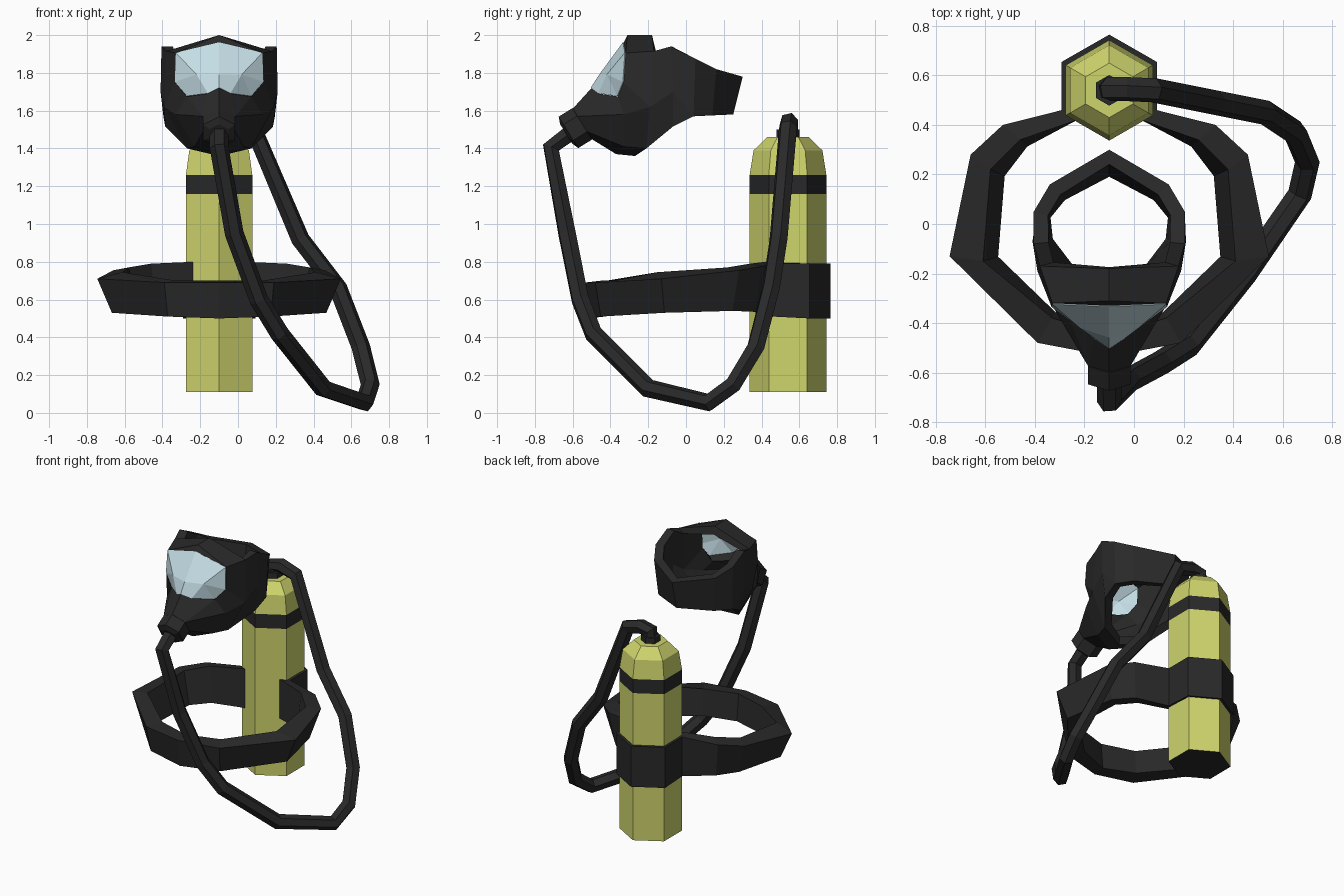
import bpy, bmesh, math
from mathutils import Vector, Matrix

if "Cube" in bpy.data.objects:
    bpy.data.objects.remove(bpy.data.objects["Cube"])

CX = -0.10  # symmetry line of tank, belt and mask


def mat(name, rgb):
    m = bpy.data.materials.new(name)
    m.diffuse_color = (*rgb, 1)
    m.use_nodes = True
    m.node_tree.nodes["Principled BSDF"].inputs["Base Color"].default_value = m.diffuse_color
    return m


BLACK = mat("black rubber", (0.022, 0.022, 0.022))
YELLOW = mat("tank yellow", (0.62, 0.66, 0.15))
GLASS = mat("pale blue glass", (0.56, 0.73, 0.79))


def make(name, verts, faces, mats, recalc=True):
    me = bpy.data.meshes.new(name)
    me.from_pydata([tuple(v) for v in verts], [], faces)
    for m in mats:
        me.materials.append(m)
    if recalc:
        bm = bmesh.new()
        bm.from_mesh(me)
        bmesh.ops.recalc_face_normals(bm, faces=bm.faces)
        bm.to_mesh(me)
        bm.free()
    ob = bpy.data.objects.new(name, me)
    bpy.context.collection.objects.link(ob)
    return ob


def loft(rings, closed=False):
    """Bridge equal rings of points; cap the ends unless closed."""
    n, k = len(rings[0]), len(rings)
    verts = [p for r in rings for p in r]
    faces = []
    for i in range(k if closed else k - 1):
        j = (i + 1) % k
        for a in range(n):
            b = (a + 1) % n
            faces.append((i*n + a, i*n + b, j*n + b, j*n + a))
    if not closed:
        faces += [tuple(range(n)), tuple(range((k-1)*n, k*n))]
    return verts, faces


# Tank: six-sided, black band near the shoulder and black base
rings = []
for z, r in [(0.11, .203), (1.16, .203), (1.26, .203), (1.39, .182), (1.46, .11)]:
    rings.append([(CX + r*math.sin(a*math.pi/3), .54 + r*math.cos(a*math.pi/3), z)
                  for a in range(6)])
tank = make("tank", *loft(rings), [YELLOW, BLACK])
for p in tank.data.polygons:
    if 1.16 < p.center.z < 1.26 or p.center.z < 0.12:
        p.material_index = 1

# Valve collar on top of the tank
collar = [[(CX + .062*math.sin(a*math.pi/3), .54 + .062*math.cos(a*math.pi/3), z)
           for a in range(6)] for z in (1.45, 1.50)]
make("tank_collar", *loft(collar), [BLACK])

# Belt: loop round the back of the tank and the waist
# outer x, y, inner x, y, taper towards the bottom, top z outer, top z inner, bottom z
half = [
    (0, .765, 0, .70, 0, .79, .79, .50),
    (.192, .655, .15, .62, 0, .79, .79, .50),
    (.192, .46, .13, .42, 0, .79, .80, .51),
    (.43, .40, .36, .34, .08, .775, .79, .535),
    (.56, .28, .48, .22, .12, .755, .77, .54),
    (.645, -.13, .51, -.15, .12, .71, .745, .53),
    (.29, -.48, .23, -.38, .06, .69, .70, .51),
    (0, -.535, 0, -.45, .04, .69, .70, .50),
]


def section(s, sx):
    xo, yo, xi, yi, t, zo, zi, zb = s
    k = 1 - t
    return [(CX + sx*xo, yo, zo), (CX + sx*xi, yi, zi),
            (CX + sx*xi*k, yi*k, zb + .01), (CX + sx*xo*k, yo*k, zb)]


rings = [section(s, 1) for s in half] + [section(s, -1) for s in half[-2:0:-1]]
make("belt", *loft(rings, True), [BLACK])

# Mask: half shell as named points, mirrored and thickened
P = dict(
    aT=(0, .30, 1.78), aB=(0, .25, 1.58),                       # back of head strap
    bT=(.24, .16, 1.82), bB=(.22, .14, 1.575),
    cT=(.305, .05, 1.875), cB=(.295, .04, 1.57),
    dT=(.305, -.08, 1.94), dM=(.31, -.07, 1.70), dB=(.285, -.07, 1.515),
    eT=(.28, -.17, 1.915), eM=(.29, -.19, 1.62), eB=(.17, -.21, 1.40),
    chin_b=(0, -.27, 1.36), chin_s=(.13, -.33, 1.41), chin_f=(0, -.37, 1.37),
    cheek=(.23, -.33, 1.58),
    brow_b=(0, -.18, 2.0), brow_f=(0, -.31, 2.0),
    g0=(0, -.33, 1.96), g1=(.23, -.32, 1.905), g2=(.235, -.33, 1.75),
    g3=(.17, -.36, 1.675), g4=(.06, -.46, 1.69), g5=(0, -.50, 1.72),
    gc=(0, -.455, 1.79), gm=(.12, -.415, 1.79),
    s0=(0, -.60, 1.61), s1=(.085, -.575, 1.57), s2=(.085, -.525, 1.49), s3=(0, -.50, 1.45),
)
SHELL = ["aT aB bB bT", "bT bB cB cT", "cT cB dM dT", "cB dB dM", "dT dM eM eT",
         "dM dB eB eM", "eT eM g2 g1", "eM cheek g3 g2", "eM eB chin_s cheek",
         "eB chin_b chin_f chin_s", "cheek chin_s s2 s1", "chin_s chin_f s3 s2",
         "g3 cheek s1", "g3 s1 g4", "g4 s1 s0 g5", "eT g1 brow_f brow_b", "brow_f g1 g0"]
PANE = ["g0 g1 gm gc", "g1 g2 gm", "g2 g3 gm", "g3 g4 gm", "g4 g5 gc gm"]


def half_mesh(name, polys, material, thick, shift=0):
    names = sorted({n for f in polys for n in f.split()})
    verts = [Vector(P[n]) + Vector((0, -shift, shift*.5)) for n in names]
    faces = [[names.index(n) for n in f.split()] for f in polys]
    faces += [[i + len(names) for i in reversed(f)] for f in faces]
    verts = [(v.x + CX, v.y, v.z) for v in verts] + [(CX - v.x, v.y, v.z) for v in verts]
    ob = make(name, verts, faces, [material], False)
    bm = bmesh.new()
    bm.from_mesh(ob.data)
    bmesh.ops.remove_doubles(bm, verts=bm.verts, dist=1e-4)
    bmesh.ops.recalc_face_normals(bm, faces=bm.faces)
    # make sure the shell faces outwards
    far = max(bm.faces, key=lambda f: f.calc_center_median().x)
    if far.normal.x < 0:
        bmesh.ops.reverse_faces(bm, faces=bm.faces)
    bm.to_mesh(ob.data)
    bm.free()
    mod = ob.modifiers.new("thickness", 'SOLIDIFY')
    mod.thickness = thick
    mod.offset = -1
    return ob


half_mesh("mask_shell", SHELL, BLACK, 0.06)
half_mesh("mask_glass", PANE, GLASS, 0.009, 0.004)

# Breathing valve: six-sided plug along the snout axis
axis = Vector((0, -.85, -.53)).normalized()
up = Vector((0, -.53, .85)).normalized()
side = Vector((1, 0, 0))
rings = []
for d, r in [(-.03, .07), (.0, .098), (.085, .098), (.10, .06)]:
    c = Vector((CX, -.55, 1.53)) + axis*d
    rings.append([c + r*(up*math.cos(a*math.pi/3) + side*math.sin(a*math.pi/3))
                  for a in range(6)])
make("breathing_valve", *loft(rings), [BLACK])

# Hose from the valve, down round the side and up to the tank
path = [(-.1, -.60, 1.49), (-.1, -.715, 1.405), (-.02, -.63, .95), (.11, -.56, .60),
        (.22, -.49, .42), (.45, -.20, .13), (.67, .12, .055), (.70, .25, .15),
        (.65, .37, .35), (.53, .45, .66), (.33, .49, .92), (.08, .54, 1.51),
        (-.03, .545, 1.54), (-.1, .545, 1.53), (-.1, .545, 1.43)]
cu = bpy.data.curves.new("hose", 'CURVE')
cu.dimensions = '3D'
cu.bevel_depth = 0.05
cu.bevel_resolution = 1
cu.use_fill_caps = True
sp = cu.splines.new('POLY')
sp.points.add(len(path) - 1)
for pt, co in zip(sp.points, path):
    pt.co = (*co, 1)
sp.use_smooth = False
cu.materials.append(BLACK)
hose = bpy.data.objects.new("hose", cu)
bpy.context.collection.objects.link(hose)
bpy.context.view_layer.objects.active = hose
hose.select_set(True)
bpy.ops.object.convert(target='MESH')
